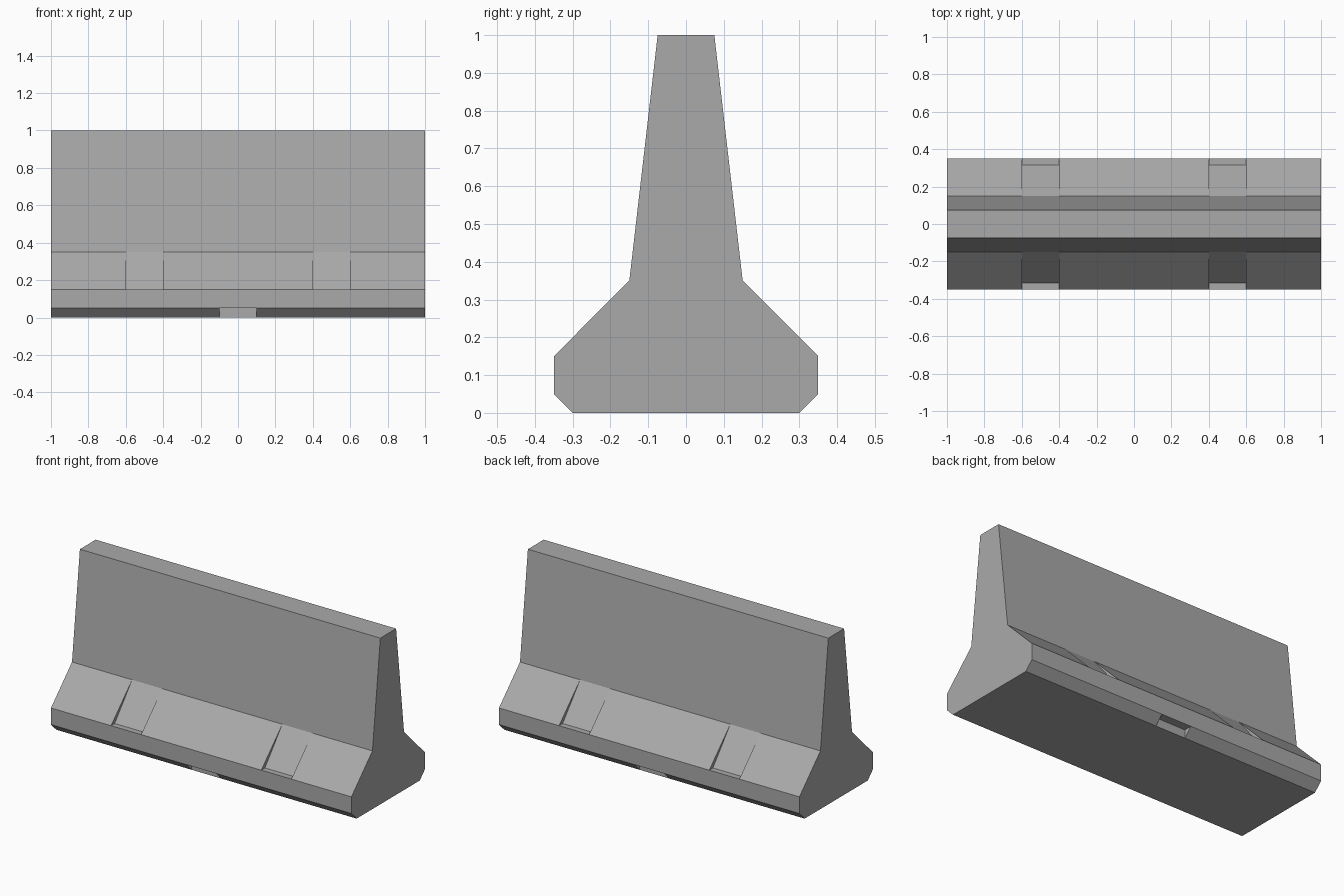
import bpy
import bmesh

if "Cube" in bpy.data.objects:
    bpy.data.objects.remove(bpy.data.objects["Cube"], do_unlink=True)

concrete = bpy.data.materials.new("concrete_grey")
concrete.use_nodes = True
colour = (0.4, 0.4, 0.4, 1)
concrete.diffuse_color = colour
concrete.node_tree.nodes["Principled BSDF"].inputs["Base Color"].default_value = colour


def add_prism(bm, profile, x0, x1):
    """Extrude a closed (y, z) profile along x."""
    face = bm.faces.new([bm.verts.new((x0, y, z)) for y, z in profile])
    grown = bmesh.ops.extrude_face_region(bm, geom=[face])["geom"]
    for v in grown:
        if isinstance(v, bmesh.types.BMVert):
            v.co.x = x1


def make_object(name, bm):
    bmesh.ops.recalc_face_normals(bm, faces=bm.faces)
    mesh = bpy.data.meshes.new(name)
    bm.to_mesh(mesh)
    bm.free()
    mesh.materials.append(concrete)
    obj = bpy.data.objects.new(name, mesh)
    bpy.context.scene.collection.objects.link(obj)
    return obj


# Barrier body: half profile mirrored across the centre line
half = [(0.3, 0), (0.35, 0.05), (0.35, 0.15), (0.15, 0.35), (0.075, 1)]
bm = bmesh.new()
add_prism(bm, half + [(-y, z) for y, z in reversed(half)], -1, 1)
barrier = make_object("barrier_body", bm)

# Cutters: two wedge pockets in each slope and a drain notch under each toe
pocket = [(0.315, 0.15), (0.15, 0.35), (0.4, 0.45), (0.5, 0.15)]
notch = [(0.3, 0.05), (0.3, -0.1), (0.5, -0.1), (0.5, 0.05)]
bm = bmesh.new()
for side in (-1, 1):
    for profile, centre in ((pocket, -0.5), (pocket, 0.5), (notch, 0)):
        add_prism(bm, [(side * y, z) for y, z in profile], centre - 0.1, centre + 0.1)
cutter = make_object("recess_cutter", bm)
cutter.hide_render = True

# Cut the recesses, then drop the cutter
cut = barrier.modifiers.new("recesses", "BOOLEAN")
cut.operation = "DIFFERENCE"
cut.solver = "EXACT"
cut.object = cutter
bpy.context.view_layer.objects.active = barrier
barrier.select_set(True)
bpy.ops.object.modifier_apply(modifier=cut.name)
bpy.data.objects.remove(cutter, do_unlink=True)
